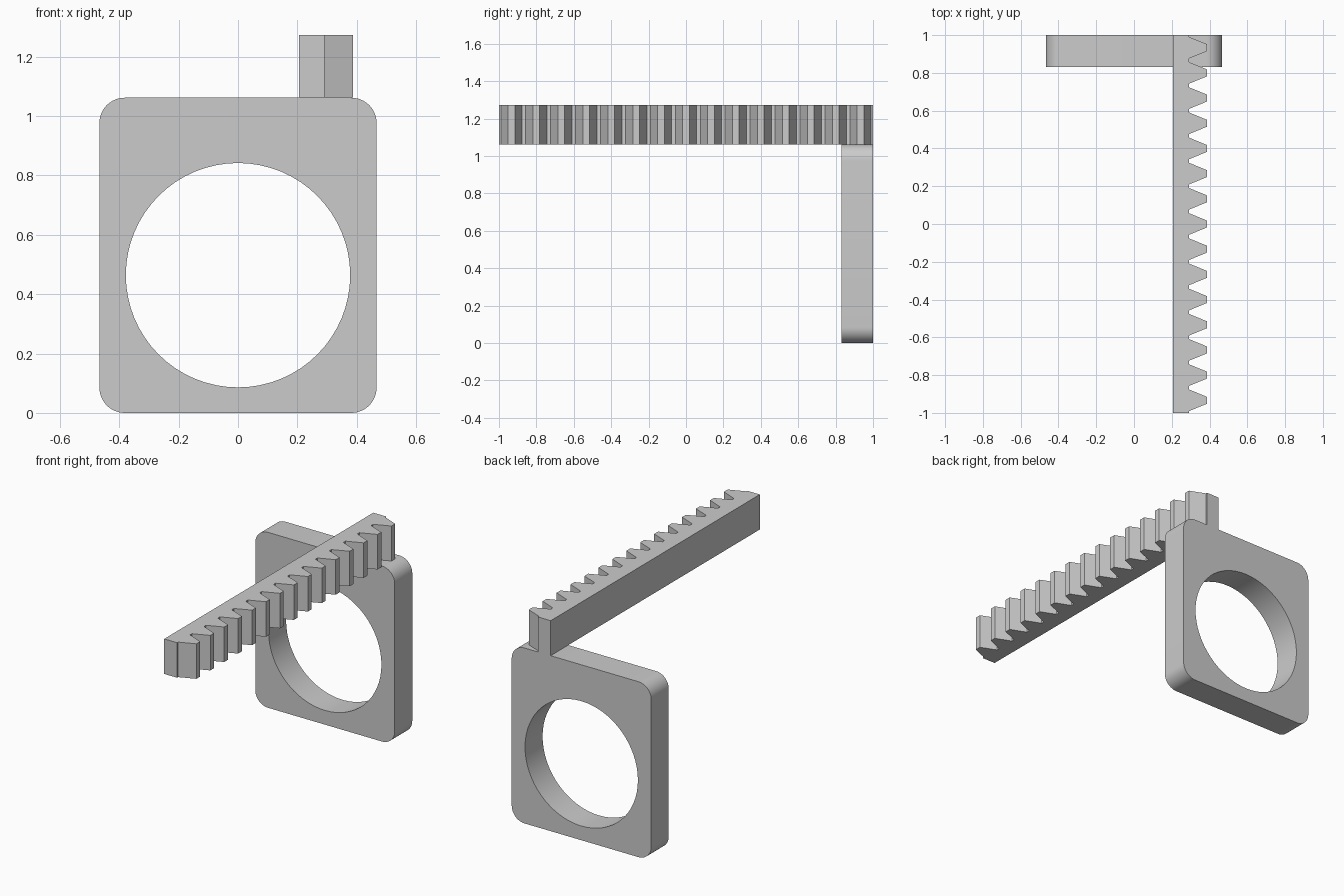
import bpy, bmesh, math
from mathutils import Vector

if "Cube" in bpy.data.objects:
    bpy.data.objects.remove(bpy.data.objects["Cube"])

grey = bpy.data.materials.new("grey plastic")
grey.diffuse_color = (0.6, 0.6, 0.6, 1)
grey.use_nodes = True
grey.node_tree.nodes["Principled BSDF"].inputs["Base Color"].default_value = grey.diffuse_color


def make_object(name, bm):
    bmesh.ops.recalc_face_normals(bm, faces=bm.faces)
    mesh = bpy.data.meshes.new(name)
    bm.to_mesh(mesh)
    bm.free()
    mesh.materials.append(grey)
    obj = bpy.data.objects.new(name, mesh)
    bpy.context.collection.objects.link(obj)
    return obj


def extrude_loops(name, loops, offset):
    """Fill a flat outline (with optional holes) and extrude it by offset."""
    bm = bmesh.new()
    edges = []
    for loop in loops:
        vs = [bm.verts.new(p) for p in loop]
        edges += [bm.edges.new((a, b)) for a, b in zip(vs, vs[1:] + vs[:1])]
    bmesh.ops.triangle_fill(bm, edges=edges, use_beauty=True)
    ext = bmesh.ops.extrude_face_region(bm, geom=bm.faces[:], use_keep_orig=True)
    moved = [g for g in ext["geom"] if isinstance(g, bmesh.types.BMVert)]
    bmesh.ops.translate(bm, verts=moved, vec=Vector(offset))
    return make_object(name, bm)


# Mounting plate: rounded rectangle with a round opening
W, H, R, Y0, Y1 = 0.467, 1.062, 0.085, 0.832, 1.0
outline = []
for cx, cz, start in ((W - R, H - R, 0), (R - W, H - R, 90),
                      (R - W, R, 180), (W - R, R, 270)):
    for i in range(13):
        a = math.radians(start + 90 * i / 12)
        outline.append((cx + R * math.cos(a), Y0, cz + R * math.sin(a)))
hole = [(0.378 * math.cos(2 * math.pi * i / 64), Y0,
         0.464 + 0.378 * math.sin(2 * math.pi * i / 64)) for i in range(64)]
plate = extrude_loops("mounting_plate", [outline, hole], (0, Y1 - Y0, 0))

# Gear rack: straight bar with fifteen trapezoid teeth on its right side
BACK, ROOT, TIP, TEETH = 0.206, 0.292, 0.387, 15
pitch = 2 / TEETH
profile = [(BACK, 1, H), (BACK, -1, H), (ROOT, -1, H)]
for k in range(TEETH):
    c = -1 + pitch * (k + 0.5)
    profile += [(ROOT, c - 0.057, H), (TIP, c - 0.018, H),
                (TIP, c + 0.018, H), (ROOT, c + 0.057, H)]
profile.append((ROOT, 1, H))
rack = extrude_loops("gear_rack", [profile], (0, 0, 0.212))

# Smooth the rounded corners and opening while keeping hard edges
bpy.ops.object.select_all(action='DESELECT')
for obj in (plate, rack):
    obj.select_set(True)
bpy.context.view_layer.objects.active = plate
bpy.ops.object.shade_smooth_by_angle(angle=math.radians(30))
